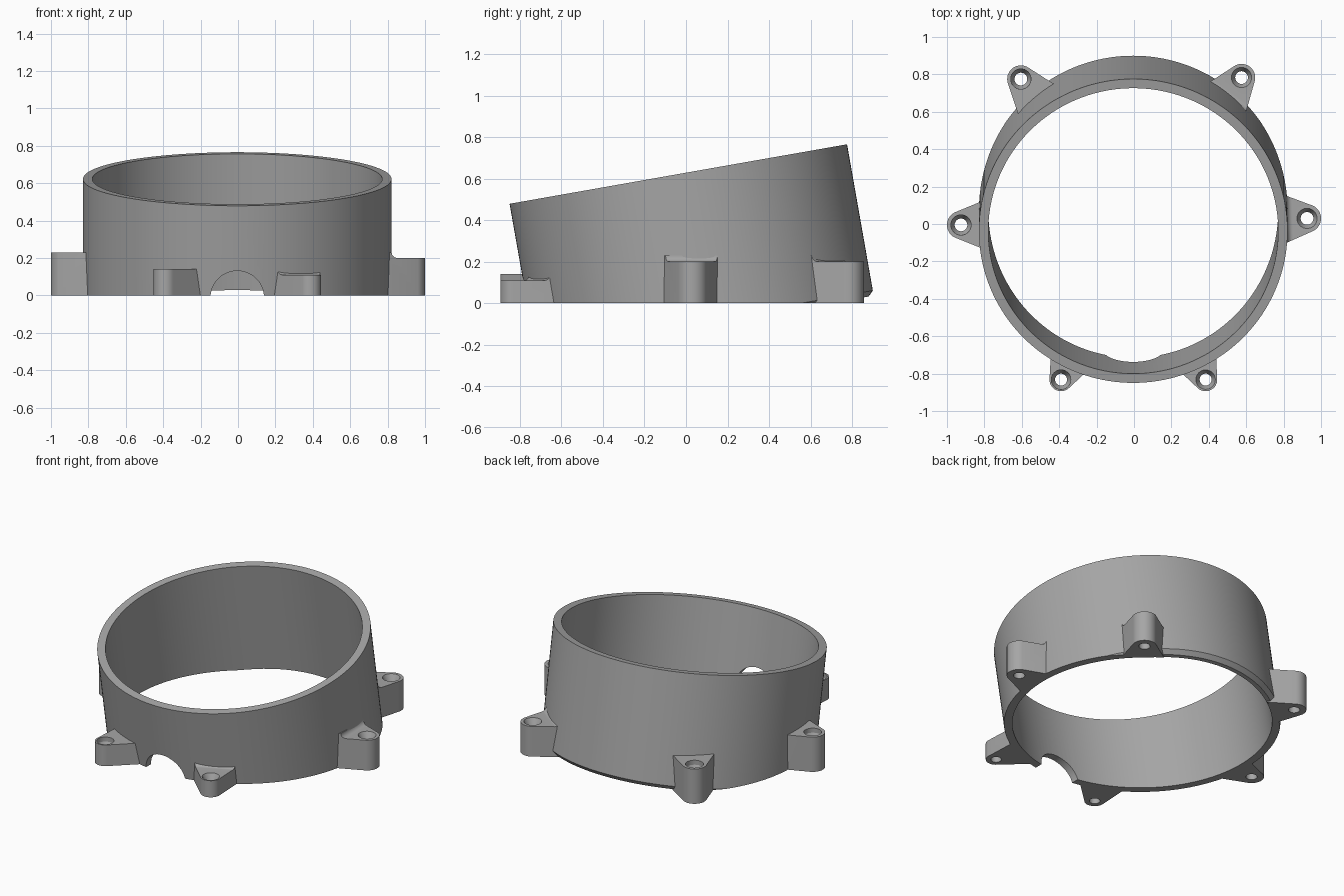
import bpy, bmesh, math
from mathutils import Matrix, Vector

cube = bpy.data.objects.get("Cube")
if cube:
    bpy.data.objects.remove(cube, do_unlink=True)

grey = bpy.data.materials.new("matte grey")
grey.use_nodes = True
colour = (0.38, 0.38, 0.38, 1)
grey.diffuse_color = colour
grey.node_tree.nodes["Principled BSDF"].inputs["Base Color"].default_value = colour

TILT = math.radians(10)
RADIUS, WALL, LENGTH = 0.825, 0.05, 0.74
# Leaning axis frame, origin at the centre of the top rim
FRAME = Matrix.Translation((-0.004, -0.037, 0.622)) @ Matrix.Rotation(TILT, 4, 'X')


def make(name, bm, matrix=None):
    if matrix is not None:
        bm.transform(matrix)
    bmesh.ops.recalc_face_normals(bm, faces=bm.faces)
    mesh = bpy.data.meshes.new(name)
    bm.to_mesh(mesh)
    bm.free()
    mesh.materials.append(grey)
    obj = bpy.data.objects.new(name, mesh)
    bpy.context.collection.objects.link(obj)
    return obj


def revolve(name, profile, segments, matrix=None, closed=False):
    """Spin (radius, z) points round z; open profiles get end caps."""
    bm = bmesh.new()
    rings = []
    for r, z in profile:
        rings.append([bm.verts.new((r * math.cos(math.tau * i / segments),
                                    r * math.sin(math.tau * i / segments), z))
                      for i in range(segments)])
    pairs = list(zip(rings, rings[1:]))
    if closed:
        pairs.append((rings[-1], rings[0]))
    else:
        bm.faces.new(rings[0])
        bm.faces.new(rings[-1])
    for a, b in pairs:
        for i in range(segments):
            j = (i + 1) % segments
            bm.faces.new((a[i], a[j], b[j], b[i]))
    return make(name, bm, matrix)


def prism(name, outline, half_width, matrix=None):
    """Extrude an (x, z) outline along y in both directions."""
    bm = bmesh.new()
    face = bm.faces.new([bm.verts.new((x, -half_width, z)) for x, z in outline])
    grown = bmesh.ops.extrude_face_region(bm, geom=[face])["geom"]
    moved = [v for v in grown if isinstance(v, bmesh.types.BMVert)]
    bmesh.ops.translate(bm, verts=moved, vec=(0, 2 * half_width, 0))
    return make(name, bm, matrix)


def cut(obj, *cutters):
    for cutter in cutters:
        cutter.hide_render = True
        mod = obj.modifiers.new("cut", 'BOOLEAN')
        mod.operation = 'DIFFERENCE'
        mod.solver = 'EXACT'
        mod.object = cutter
        bpy.context.view_layer.objects.active = obj
        bpy.ops.object.modifier_apply(modifier=mod.name)
        bpy.data.objects.remove(cutter, do_unlink=True)


def smooth(obj):
    bpy.ops.object.select_all(action='DESELECT')
    obj.select_set(True)
    bpy.context.view_layer.objects.active = obj
    bpy.ops.object.shade_smooth_by_angle(angle=math.radians(25))


# Leaning tube, with a chamfered lower edge, trimmed flat at the floor
inner = RADIUS - WALL
ring = revolve("leaning_ring", [(inner, 0), (RADIUS, 0), (RADIUS, 0.025 - LENGTH),
                                (RADIUS - 0.025, -LENGTH), (inner, -LENGTH)],
               160, FRAME, closed=True)
floor = prism("floor_cutter", [(-2, -1), (2, -1), (2, 0), (-2, 0)], 2)

# Round cable notch low on the front wall
notch = revolve("notch_cutter", [(0.143, 0), (0.143, 0.5)], 48,
                Matrix.Translation((-0.004, -0.5, -0.012)) @ Matrix.Rotation(math.pi / 2, 4, 'X'))
cut(ring, floor, notch)
smooth(ring)


# Screw lugs: tapered body, round nose, shelf with a fillet, countersunk hole
def lug(name, x, y, height, nose, hole):
    dist, angle = math.hypot(x, y), math.atan2(y, x)
    turn = Matrix.Rotation(angle, 4, 'Z')
    fillet = 0.03
    top = height + fillet
    # distance of the leaning wall from the centre at the shelf
    wall = RADIUS - 0.008 + (0.072 - math.tan(TILT) * top) * math.sin(angle)
    outline = [(dist + nose * math.cos(math.tau * i / 40),
                nose * math.sin(math.tau * i / 40)) for i in range(40)]
    outline += [(wall - 0.05, -0.145), (wall - 0.05, 0.145)]
    bm = bmesh.new()
    for px, py in outline:
        for z in (0, top):
            bm.verts.new((px, py, z))
    bmesh.ops.convex_hull(bm, input=bm.verts[:])
    bmesh.ops.dissolve_limit(bm, angle_limit=0.01, verts=bm.verts[:], edges=bm.edges[:])
    body = make(name, bm, turn)

    arc = [(wall + fillet - fillet * math.cos(a), top - fillet * math.sin(a))
           for a in (math.pi / 2 * i / 8 for i in range(9))]
    shelf = prism("shelf_cutter", [(wall, top + 0.1)] + arc
                  + [(1.2, height), (1.2, top + 0.1)], 0.3, turn)
    sink = hole + 0.02
    drill = revolve("drill_cutter", [(hole, -0.1), (hole, height - 0.04),
                                     (sink, height), (sink, height + 0.1)], 32,
                    Matrix.Translation((x, y, 0)))
    core = revolve("core_cutter", [(inner + 0.006, -1.2), (inner + 0.006, 0.2)], 160, FRAME)
    cut(body, shelf, drill, core)
    smooth(body)


lug("left_lug", 0.925, 0.03, 0.2, 0.075, 0.034)
lug("right_lug", -0.925, -0.005, 0.2, 0.075, 0.034)
lug("back_left_lug", 0.575, 0.783, 0.2, 0.073, 0.034)
lug("back_right_lug", -0.605, 0.775, 0.2, 0.073, 0.034)
lug("front_left_lug", 0.383, -0.832, 0.11, 0.062, 0.032)
lug("front_right_lug", -0.39, -0.832, 0.11, 0.062, 0.032)
